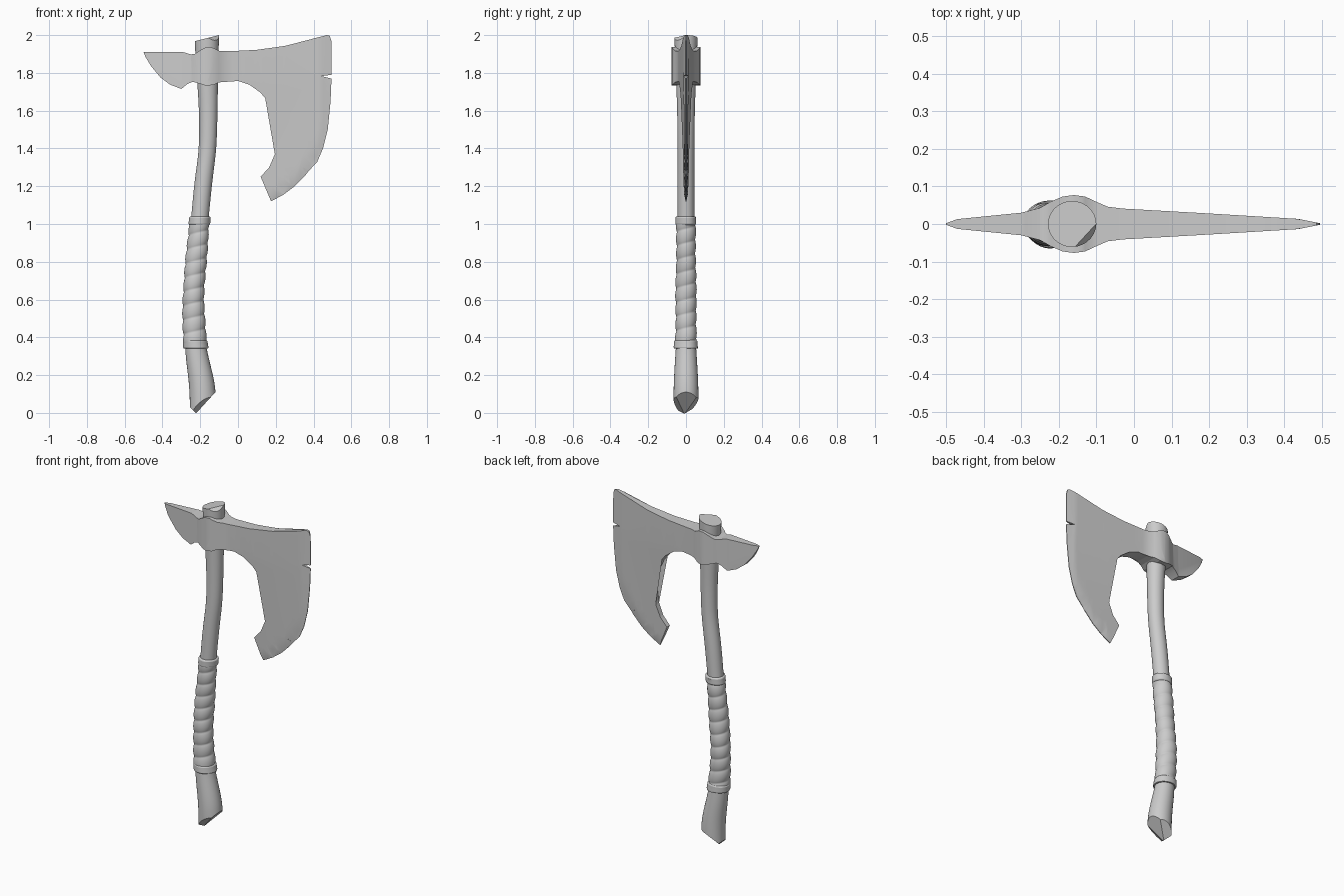
import bpy
import bmesh
import math
from mathutils import Vector

default_cube = bpy.data.objects.get("Cube")
if default_cube:
    bpy.data.objects.remove(default_cube, do_unlink=True)

grey = bpy.data.materials.new("plain grey")
grey.use_nodes = True
colour = (0.6, 0.6, 0.6, 1)
grey.diffuse_color = colour
grey.node_tree.nodes["Principled BSDF"].inputs["Base Color"].default_value = colour


def finish(bm, name, angle):
    """Turn a bmesh into a shaded object."""
    bmesh.ops.recalc_face_normals(bm, faces=bm.faces[:])
    mesh = bpy.data.meshes.new(name)
    bm.to_mesh(mesh)
    bm.free()
    mesh.materials.append(grey)
    mesh.shade_smooth()
    mesh.set_sharp_from_angle(angle=math.radians(angle))
    obj = bpy.data.objects.new(name, mesh)
    bpy.context.collection.objects.link(obj)
    return obj


def lerp_table(table, t):
    """Straight interpolation in a list of (key, value) pairs."""
    if t <= table[0][0]:
        return table[0][1]
    for (a, va), (b, vb) in zip(table, table[1:]):
        if t <= b:
            return va + (vb - va) * (t - a) / (b - a)
    return table[-1][1]


def smooth_table(table, t, reach=0.06, taps=5):
    """Interpolation averaged over a short window, for soft curves."""
    offsets = [reach * (2 * i / (taps - 1) - 1) for i in range(taps)]
    return sum(lerp_table(table, t + o) for o in offsets) / taps


# Handle centre line, and half width by height
CENTRE = [(0, -0.186), (0.12, -0.186), (0.2, -0.198), (0.3, -0.218), (0.4, -0.23),
          (0.6, -0.238), (0.8, -0.223), (1.05, -0.2), (1.2, -0.186), (1.4, -0.16),
          (1.6, -0.157), (1.9, -0.165), (2, -0.165)]
RADIUS = [(0, 0.068), (0.12, 0.07), (0.2, 0.066), (0.3, 0.06), (0.4, 0.052),
          (1, 0.046), (1.2, 0.047), (1.4, 0.046), (1.6, 0.049), (1.85, 0.058), (2, 0.066)]


def tube(low, high, rings, sides, swell):
    """Loft rings along the handle; swell(z, angle) is added to the radius."""
    bm = bmesh.new()
    loops = []
    for i in range(rings + 1):
        z = low + (high - low) * i / rings
        cx, r = smooth_table(CENTRE, z), smooth_table(RADIUS, z)
        loop = []
        for k in range(sides):
            a = math.tau * k / sides
            rr = r + swell(z, a)
            loop.append(bm.verts.new((cx + rr * math.cos(a), 0.95 * rr * math.sin(a), z)))
        loops.append(loop)
    for lower, upper in zip(loops, loops[1:]):
        for k in range(sides):
            n = (k + 1) % sides
            bm.faces.new((lower[k], lower[n], upper[n], upper[k]))
    bm.faces.new(loops[0])
    bm.faces.new(loops[-1])
    return bm


def slice_off(bm, point, normal):
    """Remove everything beyond a plane and close the hole."""
    geom = bm.verts[:] + bm.edges[:] + bm.faces[:]
    cut = bmesh.ops.bisect_plane(bm, geom=geom, plane_co=point, plane_no=normal,
                                 clear_outer=True)
    edges = [e for e in cut["geom_cut"] if isinstance(e, bmesh.types.BMEdge)]
    bmesh.ops.holes_fill(bm, edges=[e for e in edges if e.is_boundary])


# Wooden handle with rough, slanted ends
handle = tube(-0.1, 2.1, 60, 28, lambda z, a: 0.0)
slice_off(handle, Vector((-0.165, 0, 1.984)), Vector((-0.25, 0, 1)))
slice_off(handle, Vector((-0.125, -0.035, 1.985)), Vector((0.5, -0.6, 0.6)))
slice_off(handle, Vector((-0.165, 0, 0.06)), Vector((0.115, 0, -0.105)))
slice_off(handle, Vector((-0.23, 0, 0.005)), Vector((-0.5, 0, -0.5)))
slice_off(handle, Vector((-0.18, 0.035, 0.05)), Vector((0.3, 0.6, -0.7)))
slice_off(handle, Vector((-0.18, -0.04, 0.05)), Vector((0.4, -0.5, -0.6)))
finish(handle, "handle", 35)


# Coiled grip wrapping with a thicker band at each end
def coil(z, a):
    turn = z / 0.075 - a / math.tau
    ridge = abs(math.sin(math.pi * turn)) ** 0.6
    wobble = 0.0015 * math.sin(2 * a + 17 * z)
    return 0.002 + 0.007 * ridge + wobble


def band(z, a):
    return 0.011 + 0.0015 * math.sin(3 * a)


finish(tube(0.34, 1.03, 130, 32, coil), "grip_wrap", 50)
for label, low, high in (("lower", 0.34, 0.385), ("upper", 0.995, 1.04)):
    grip_band = finish(tube(low, high, 3, 32, band), label + "_grip_band", 50)
    soften = grip_band.modifiers.new("soften", "BEVEL")
    soften.width = 0.008
    soften.segments = 3

# Axe head outline: top edge, cutting edge, lower horn, inner curve, rear spike
OUTLINE = [(-0.5, 1.91), (-0.29, 1.91), (-0.25, 1.898), (-0.23, 1.9), (-0.2, 1.92),
           (-0.17, 1.936), (-0.14, 1.936), (-0.1, 1.917), (-0.04, 1.915), (0.1, 1.922),
           (0.25, 1.943), (0.36, 1.968), (0.47, 2), (0.485, 1.997), (0.494, 1.97),
           (0.495, 1.79), (0.44, 1.783), (0.495, 1.77), (0.49, 1.65), (0.475, 1.5),
           (0.45, 1.4), (0.42, 1.33), (0.375, 1.283), (0.343, 1.3), (0.36, 1.262),
           (0.3, 1.2), (0.24, 1.155), (0.175, 1.12), (0.12, 1.25), (0.165, 1.3),
           (0.195, 1.37), (0.21, 1.47), (0.2, 1.56), (0.165, 1.64), (0.12, 1.695),
           (0.06, 1.738), (0, 1.757), (-0.06, 1.76), (-0.1, 1.75), (-0.13, 1.736),
           (-0.17, 1.732), (-0.21, 1.745), (-0.24, 1.753), (-0.27, 1.74), (-0.3, 1.715),
           (-0.36, 1.738), (-0.41, 1.775), (-0.46, 1.835), (-0.49, 1.885)]
THICKNESS = [(-0.5, 0.002), (-0.47, 0.013), (-0.3, 0.03), (-0.25, 0.043), (-0.22, 0.06),
             (-0.19, 0.073), (-0.16, 0.077), (-0.13, 0.073), (-0.1, 0.059), (-0.07, 0.046),
             (-0.03, 0.041), (0.2, 0.028), (0.43, 0.014), (0.5, 0.008)]
CUTTING_EDGE = [(1.12, 0.175), (1.2, 0.3), (1.285, 0.375), (1.4, 0.45), (1.5, 0.475),
                (1.65, 0.49), (1.8, 0.495)]


def half_thickness(x, z):
    h = lerp_table(THICKNESS, x)
    if x > -0.05:
        fade = min(1, max(0, (z - 1.12) / 0.65))
        blend = min(1, (x + 0.05) / 0.1)
        h *= 1 - blend * 0.7 * (1 - fade)
        h = min(h, 0.002 + 0.2 * max(0, lerp_table(CUTTING_EDGE, z) - x))
    return h


head = bmesh.new()
front = [head.verts.new((x, -1, z)) for x, z in OUTLINE]
back = [head.verts.new((x, 1, z)) for x, z in OUTLINE]
caps = [head.faces.new(front), head.faces.new(back)]
for i in range(len(front)):
    j = (i + 1) % len(front)
    head.faces.new((front[i], front[j], back[j], back[i]))
bmesh.ops.triangulate(head, faces=caps)

# Slice the head into strips so that the cheeks can taper
cuts = [((x, 0, 0), (1, 0, 0)) for x, _ in THICKNESS[1:-1]]
cuts += [((0.03 * i, 0, 0), (1, 0, 0)) for i in range(1, 16)]
cuts += [((0, 0, 1.16 + 0.05 * i), (0, 0, 1)) for i in range(13)]
for point, normal in cuts:
    bmesh.ops.bisect_plane(head, geom=head.verts[:] + head.edges[:] + head.faces[:],
                           plane_co=point, plane_no=normal)
for v in head.verts:
    v.co.y = math.copysign(half_thickness(v.co.x, v.co.z), v.co.y)
finish(head, "axe_head", 35)
